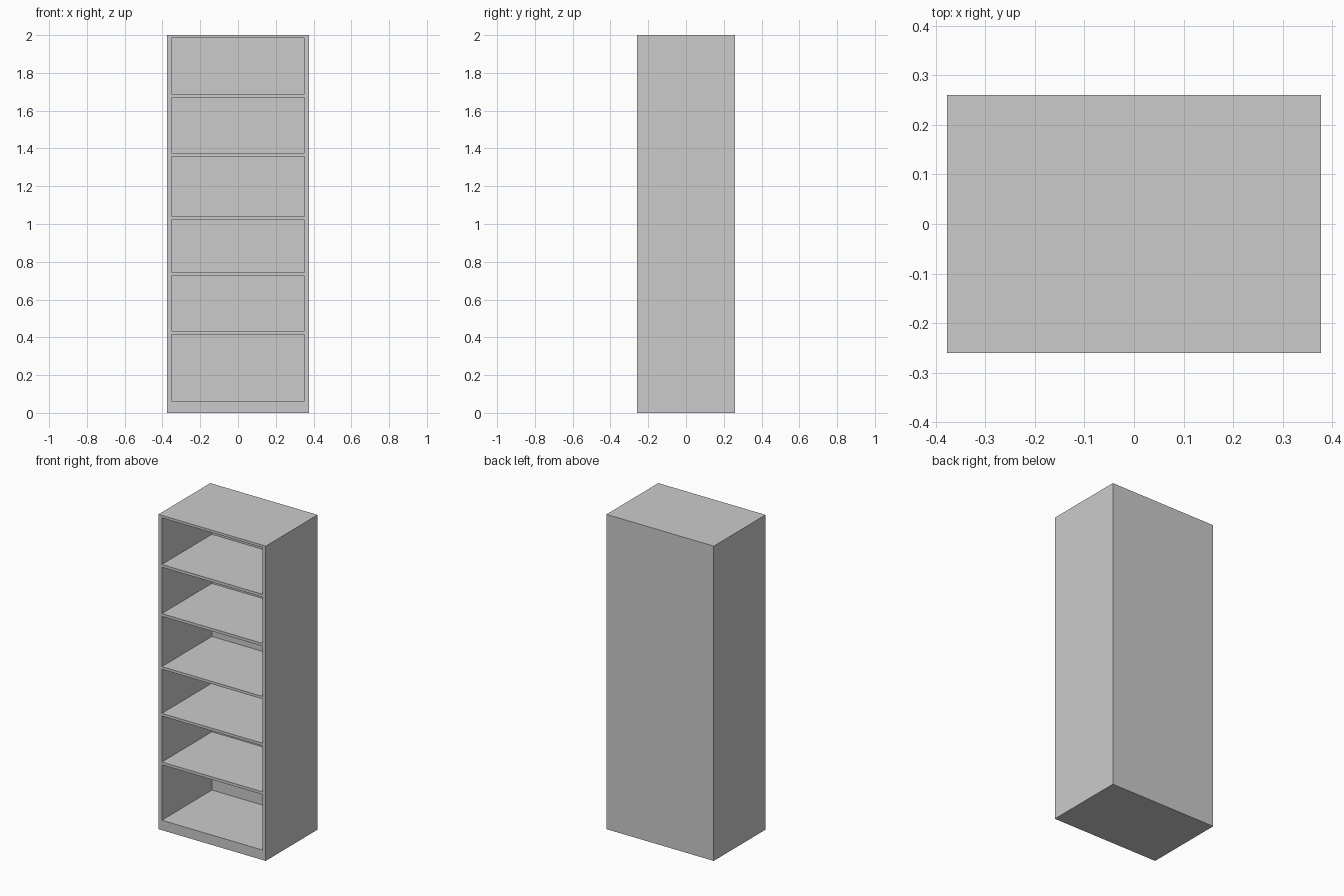
import bpy
import bmesh
from mathutils import Matrix, Vector

if "Cube" in bpy.data.objects:
    bpy.data.objects.remove(bpy.data.objects["Cube"])

W, D, H = 0.754, 0.52, 2.0      # outer size
SIDE, BACK = 0.024, 0.018       # panel thicknesses
# floor and ceiling height of each open compartment
BAYS = [(0.063, 0.415), (0.433, 0.725), (0.742, 1.022),
        (1.039, 1.358), (1.376, 1.67), (1.688, 1.984)]


def boxes(name, bounds):
    """One object made of axis-aligned boxes given as (min, max) corners."""
    bm = bmesh.new()
    for lo, hi in bounds:
        lo, hi = Vector(lo), Vector(hi)
        m = Matrix.Translation((lo + hi) / 2) @ Matrix.Diagonal((*(hi - lo), 1))
        bmesh.ops.create_cube(bm, size=1, matrix=m)
    mesh = bpy.data.meshes.new(name)
    bm.to_mesh(mesh)
    bm.free()
    obj = bpy.data.objects.new(name, mesh)
    bpy.context.collection.objects.link(obj)
    return obj


# Cabinet body, solid block with closed back and plinth
body = boxes("shelf_cabinet", [((-W/2, -D/2, 0), (W/2, D/2, H))])

# Open compartments, leaving flush shelves between them
xi = W/2 - SIDE
cutter = boxes("compartment_cutter",
               [((-xi, -D/2 - 0.1, z0), (xi, D/2 - BACK, z1)) for z0, z1 in BAYS])
cutter.hide_render = True

cut = body.modifiers.new("compartments", 'BOOLEAN')
cut.operation = 'DIFFERENCE'
cut.solver = 'EXACT'
cut.object = cutter
bpy.context.view_layer.objects.active = body
body.select_set(True)
bpy.ops.object.modifier_apply(modifier=cut.name)
bpy.data.objects.remove(cutter)
